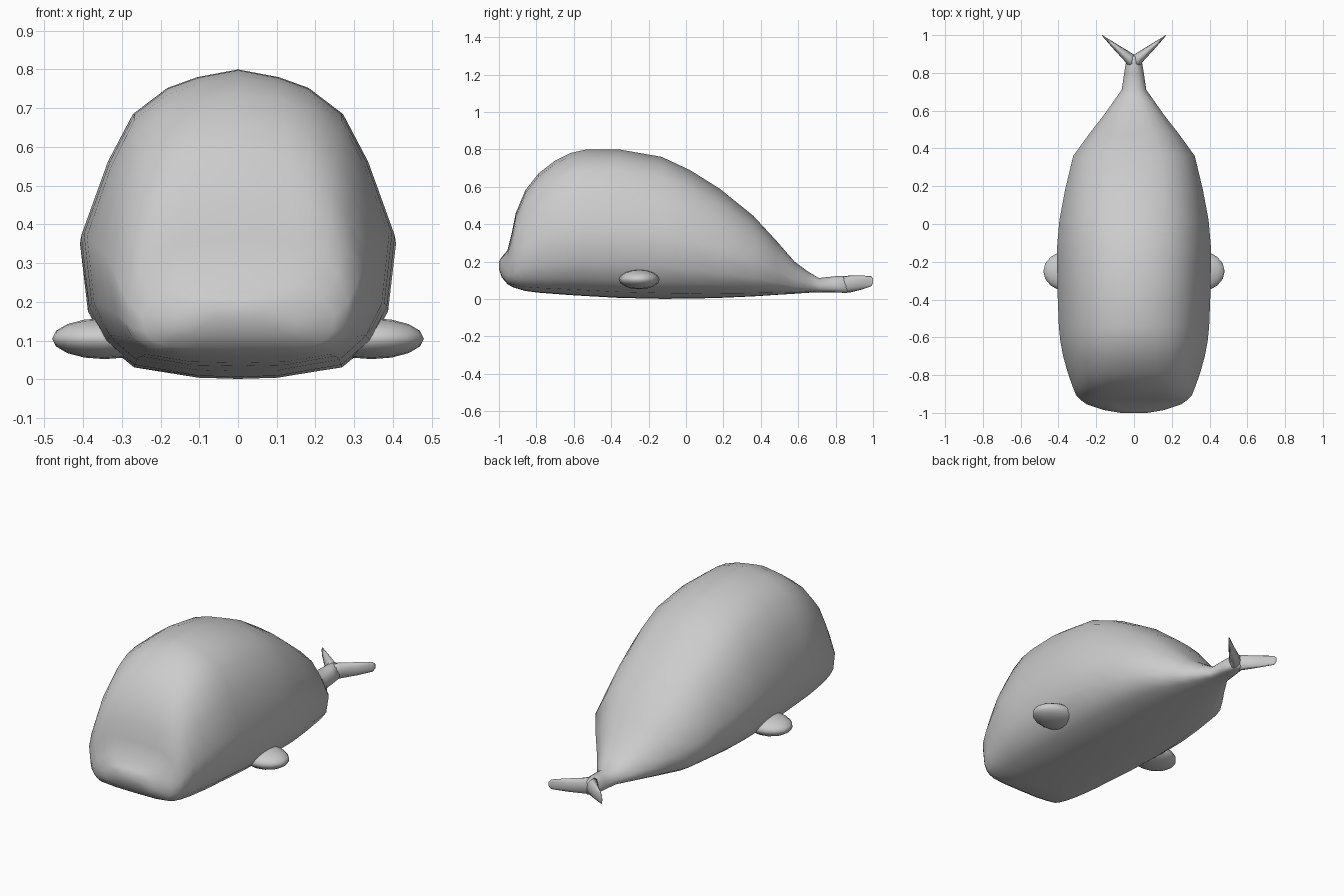
import bpy, bmesh, math
from mathutils import Vector

if "Cube" in bpy.data.objects:
    bpy.data.objects.remove(bpy.data.objects["Cube"])


def loft(name, rings):
    """Skin a list of equal-length rings and cap both ends."""
    bm = bmesh.new()
    loops = [[bm.verts.new(p) for p in r] for r in rings]
    n = len(loops[0])
    for a, b in zip(loops, loops[1:]):
        for i in range(n):
            j = (i + 1) % n
            bm.faces.new((a[i], a[j], b[j], b[i]))
    bm.faces.new(loops[0])
    bm.faces.new(loops[-1])
    bmesh.ops.recalc_face_normals(bm, faces=bm.faces)
    me = bpy.data.meshes.new(name)
    bm.to_mesh(me)
    bm.free()
    for p in me.polygons:
        p.use_smooth = True
    ob = bpy.data.objects.new(name, me)
    bpy.context.collection.objects.link(ob)
    return ob


# Half cross-section of the body: width fraction, height fraction
HALF = [(0, 1), (.26, .975), (.45, .94), (.67, .855), (.83, .7), (1, .46),
        (.95, .23), (.84, .12), (.66, .04), (.25, .004), (0, 0)]
OUTLINE = HALF + [(-x, z) for x, z in HALF[-2:0:-1]]

# Body stations: y, half width, bottom z, top z, boxiness
STATIONS = [
    (-1.0, .07, .16, .20, .3), (-.985, .16, .115, .225, .5),
    (-.955, .25, .08, .26, .7), (-.93, .285, .065, .36, .8),
    (-.91, .305, .058, .46, .7), (-.86, .325, .043, .58, .5),
    (-.79, .35, .034, .67, .35), (-.70, .375, .027, .74, .2),
    (-.62, .39, .021, .78, .1), (-.54, .398, .016, .798, 0),
    (-.36, .405, .006, .80, 0), (-.13, .408, .001, .76, 0),
    (.02, .395, .002, .69, 0), (.18, .365, .006, .59, 0),
    (.36, .322, .014, .445, 0), (.48, .235, .022, .315, 0),
    (.58, .157, .028, .20, 0), (.65, .108, .033, .148, 0),
    (.71, .065, .036, .112, 0), (.80, .052, .034, .122, 0),
    (.86, .042, .033, .124, 0), (.89, .012, .04, .115, 0)]


def body_ring(y, w, z0, z1, box):
    ring = []
    for x, z in OUTLINE:
        ax = abs(x)
        ax += box * (math.sqrt(ax) - ax)
        ring.append((math.copysign(ax, x) * w, y, z0 + z * (z1 - z0)))
    return ring


loft("body", [body_ring(*s) for s in STATIONS])

# Tail flukes: tapering blades, inner and outer edge per station
FLUKE = [((-.01, .86), (.035, .835), .035, .123),
         ((0, .897), (.045, .857), .035, .125),
         ((.085, .949), (.11, .928), .05, .125),
         ((.155, .992), (.161, .987), .067, .123),
         ((.168, 1.0), (.17, .999), .085, .11)]

for side, label in ((-1, "left"), (1, "right")):
    rings = []
    for a, b, z0, z1 in FLUKE:
        a, b = Vector(a), Vector(b)
        ring = []
        for i in range(12):
            t = 2 * math.pi * i / 12
            p = (a + b) / 2 + (b - a) / 2 * math.cos(t)
            ring.append((side * p.x, p.y, (z0 + z1) / 2 + (z1 - z0) / 2 * math.sin(t)))
        rings.append(ring)
    loft(label + "_tail_fluke", rings)

    # Side flippers: flattened ellipsoids pointing outward
    bpy.ops.mesh.primitive_uv_sphere_add(segments=16, ring_count=8, radius=1,
                                         location=(side * .345, -.25, .105),
                                         rotation=(0, math.pi / 2, 0))
    fin = bpy.context.object
    fin.name = label + "_flipper"
    fin.scale = (.053, .108, .135)
    bpy.ops.object.shade_smooth()
